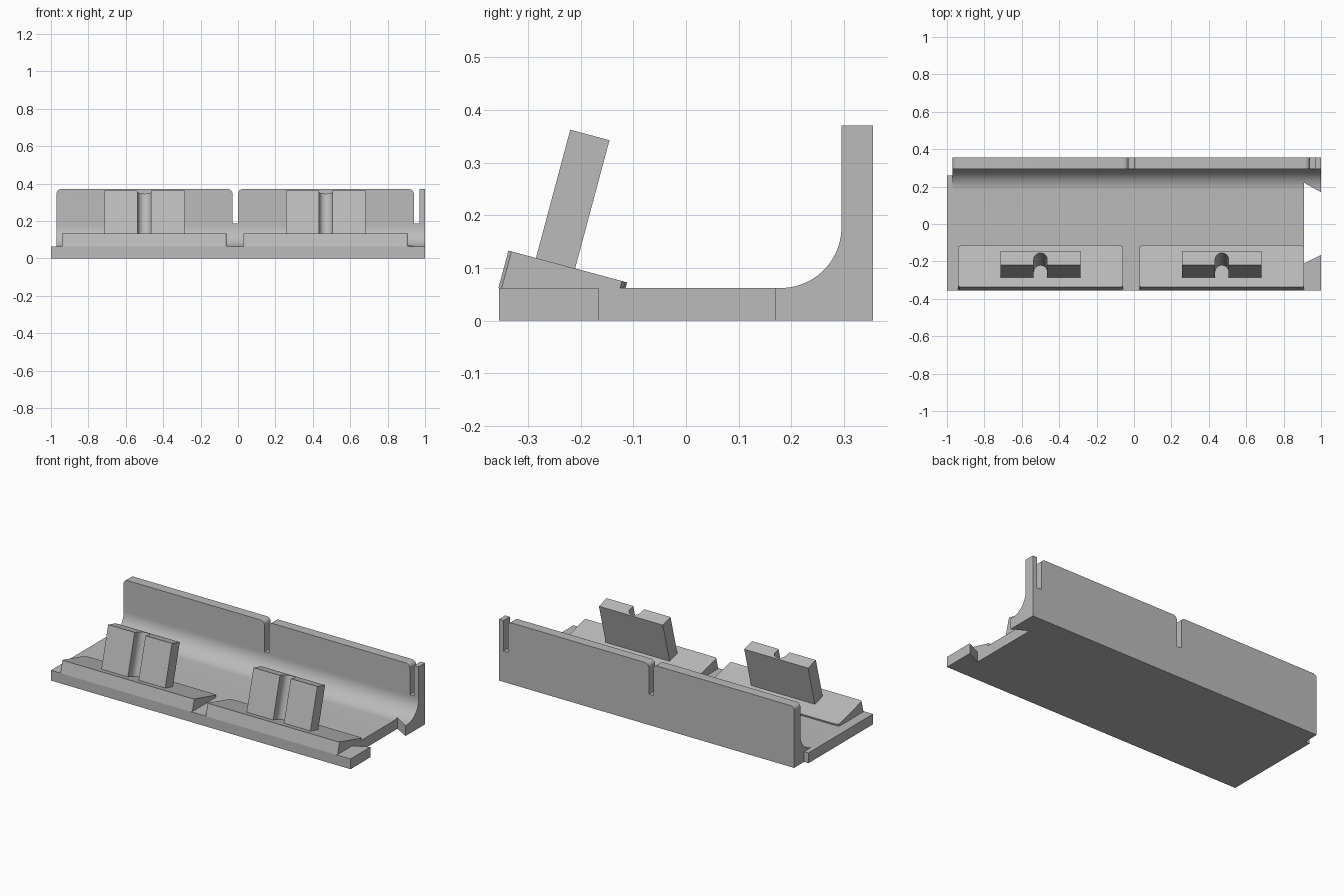
import bpy
import bmesh
from math import sin, cos, pi, radians
from mathutils import Matrix, Vector

if "Cube" in bpy.data.objects:
    bpy.data.objects.remove(bpy.data.objects["Cube"], do_unlink=True)

grey = bpy.data.materials.new("plain_grey")
grey.use_nodes = True
GREY = (0.5, 0.5, 0.5, 1)
grey.diffuse_color = GREY
grey.node_tree.nodes["Principled BSDF"].inputs["Base Color"].default_value = GREY

BASE_TOP = 0.062
WALL_TOP = 0.37
TILT = radians(-15)
STATIONS = (-0.50, 0.47)


def arc(cx, cy, r, start, end, steps=10):
    angles = [radians(start + (end - start) * i / steps) for i in range(steps + 1)]
    return [(cx + r * cos(a), cy + r * sin(a)) for a in angles]


def prism(name, outline, low, high, axis, matrix=None, floor=None):
    """Extrude a 2D outline along an axis, then optionally place it and trim it at a floor."""
    place = {"x": lambda p: (low, p[0], p[1]),
             "y": lambda p: (p[0], low, p[1]),
             "z": lambda p: (p[0], p[1], low)}[axis]
    bm = bmesh.new()
    face = bm.faces.new([bm.verts.new(place(p)) for p in outline])
    new = bmesh.ops.extrude_face_region(bm, geom=[face])["geom"]
    step = Vector([(high - low) * (axis == a) for a in "xyz"])
    bmesh.ops.translate(bm, vec=step, verts=[v for v in new if isinstance(v, bmesh.types.BMVert)])
    if matrix:
        bm.transform(matrix)
    if floor is not None:
        bmesh.ops.bisect_plane(bm, geom=bm.verts[:] + bm.edges[:] + bm.faces[:],
                               plane_co=(0, 0, floor), plane_no=(0, 0, -1), clear_outer=True)
        bmesh.ops.holes_fill(bm, edges=[e for e in bm.edges if e.is_boundary])
    bmesh.ops.recalc_face_normals(bm, faces=bm.faces)
    mesh = bpy.data.meshes.new(name)
    bm.to_mesh(mesh)
    bm.free()
    mesh.materials.append(grey)
    obj = bpy.data.objects.new(name, mesh)
    bpy.context.collection.objects.link(obj)
    return obj


def activate(obj):
    bpy.ops.object.select_all(action="DESELECT")
    obj.select_set(True)
    bpy.context.view_layer.objects.active = obj


def cut(obj, cutter):
    cutter.hide_render = True
    mod = obj.modifiers.new("cut", "BOOLEAN")
    mod.operation = "DIFFERENCE"
    mod.solver = "EXACT"
    mod.object = cutter
    activate(obj)
    bpy.ops.object.modifier_apply(modifier=mod.name)
    bpy.data.objects.remove(cutter, do_unlink=True)


# Tray: floor and back wall joined by a rounded cove
cove = arc(0.18, 0.177, 0.115, -90, 0, 20)
profile = [(-0.355, 0), (0.355, 0), (0.355, WALL_TOP), (0.295, WALL_TOP)]
tray = prism("tray", profile + cove[::-1] + [(-0.355, BASE_TOP)], -0.97, 1, "x")

# Wall slots, flared by the rounded top corners
R = 0.025
above = WALL_TOP + 0.05
for left, round_right in ((-0.03, True), (0.94, False)):
    right = left + 0.03
    outline = [(left, 0.185), (right, 0.185)]
    if round_right:
        outline += arc(right + R, WALL_TOP - R, R, 180, 90) + [(right + R, above)]
    else:
        outline += [(right, above)]
    outline += [(left - R, above)] + arc(left - R, WALL_TOP - R, R, 90, 0)
    cut(tray, prism("slot_cutter", outline, 0.28, 0.4, "y"))

# Rounded outer corner of the wall
corner = [(-1.1, WALL_TOP - R)] + arc(-0.97 + R, WALL_TOP - R, R, 180, 90) + [(-0.97 + R, above), (-1.1, above)]
cut(tray, prism("corner_cutter", corner, 0.28, 0.4, "y"))

# Dovetail socket in one end
socket = [(0.91, -0.21), (1, -0.166), (1.1, -0.117), (1.1, 0.116), (1, 0.17), (0.91, 0.22)]
cut(tray, prism("socket_cutter", socket, -0.1, 0.3, "z"))
activate(tray)
bpy.ops.object.shade_smooth_by_angle(angle=radians(25))

# Flat lip at the other end
prism("end_lip", [(-1, -0.355), (-0.97, -0.355), (-0.97, 0.26), (-1, 0.26)], 0, BASE_TOP, "z")

# Tilted rests with an upright grooved block on each
for number, x in enumerate(STATIONS, 1):
    # Local frame: origin on the front top edge, y runs down the slope
    frame = Matrix.Translation((x, -0.337, 0.133)) @ Matrix.Rotation(TILT, 4, "X")
    w, d = 0.44, 0.233
    rest = [(-w, 0.006), (-w + 0.01, 0), (w - 0.01, 0), (w, 0.006),
            (w, d - 0.01), (w - 0.012, d - 0.003), (w - 0.035, d),
            (0.035 - w, d), (0.012 - w, d - 0.003), (-w, d - 0.01)]
    prism(f"tilted_rest_{number}", rest, -0.2, 0, "z", frame, BASE_TOP)

    # Block outline wraps a round-ended groove that opens to the front
    front, back, half, r = 0.054, 0.131, 0.213, 0.036
    block = [(-half, front), (-r, front)]
    block += arc(0, front + 0.031, r, 180, 0, 14)
    block += [(r, front), (half, front), (half, back), (-half, back)]
    upright = prism(f"grooved_block_{number}", block, -0.005, 0.252, "z", frame)
    activate(upright)
    bpy.ops.object.shade_smooth_by_angle(angle=radians(30))
